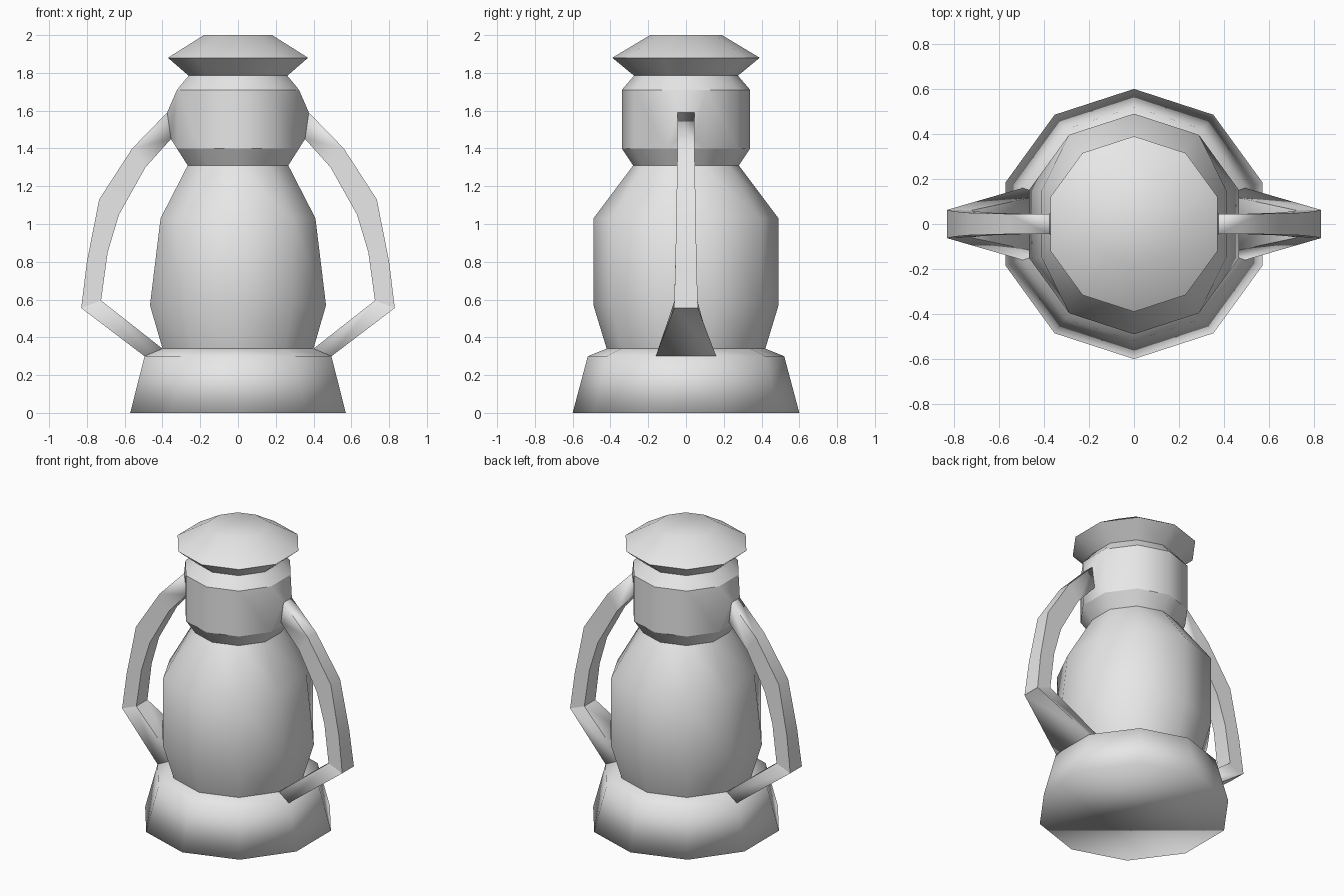
import bpy, bmesh
from math import sin, cos, tau

SIDES = 10

cube = bpy.data.objects.get("Cube")
if cube:
    bpy.data.objects.remove(cube, do_unlink=True)

grey = bpy.data.materials.new("plain grey")
grey.use_nodes = True
grey.diffuse_color = (0.8, 0.8, 0.8, 1)
grey.node_tree.nodes["Principled BSDF"].inputs["Base Color"].default_value = grey.diffuse_color


def finish(bm, name):
    """Turn a bmesh into a smooth-shaded object in the scene."""
    bmesh.ops.recalc_face_normals(bm, faces=bm.faces)
    for f in bm.faces:
        f.smooth = True
    mesh = bpy.data.meshes.new(name)
    bm.to_mesh(mesh)
    bm.free()
    mesh.materials.append(grey)
    obj = bpy.data.objects.new(name, mesh)
    bpy.context.collection.objects.link(obj)
    return obj


def loft(bm, rings):
    """Bridge consecutive closed rings of equal size with quads."""
    for a, b in zip(rings, rings[1:]):
        n = len(a)
        for i in range(n):
            j = (i + 1) % n
            bm.faces.new((a[i], a[j], b[j], b[i]))


def lathe(profile, sharp=()):
    """Ten-sided turned shape from (radius, z), corners on the y axis."""
    bm = bmesh.new()
    rings = [[bm.verts.new((r * sin(tau * i / SIDES), r * cos(tau * i / SIDES), z))
              for i in range(SIDES)] for r, z in profile]
    loft(bm, rings)
    bm.faces.new(rings[0])
    bm.faces.new(rings[-1])
    for k in sharp:
        for i in range(SIDES):
            bm.edges.get((rings[k][i], rings[k][i - 1])).smooth = False
    return bm, rings


# Foot with a sloping shoulder
bm, _ = lathe([(0.60, 0), (0.52, 0.30), (0.42, 0.34)], sharp=[2])
finish(bm, "base")

# Glass body, narrowed at the upper sides
bm, rings = lathe([(0.42, 0.34), (0.49, 0.57), (0.49, 1.03), (0.28, 1.31)], sharp=[0, 3])
for v in rings[2]:
    v.co.x = max(-0.41, min(0.41, v.co.x))
finish(bm, "body")

# Collar, with a raised mount for the handle on each side
bm, _ = lathe([(0.28, 1.31), (0.34, 1.40), (0.34, 1.71), (0.275, 1.785)], sharp=[0, 1, 2, 3])
bm.normal_update()
mounts = [f for f in bm.faces
          if abs(f.normal.x) > 0.99 and abs(f.calc_center_median().z - 1.555) < 0.1]
bmesh.ops.inset_individual(bm, faces=mounts, thickness=0.05)
for f in mounts:
    mid = f.calc_center_median()
    for v in f.verts:
        top = v.co.z > mid.z
        side = 1 if mid.x > 0 else -1
        v.co = (side * (0.375 if top else 0.355),
                0.045 if v.co.y > 0 else -0.045,
                1.59 if top else 1.45)
finish(bm, "collar")

# Cap
bm, _ = lathe([(0.275, 1.785), (0.39, 1.88), (0.19, 2.0)], sharp=[0, 1])
finish(bm, "cap")

# Handles: outer (x, z), inner (x, z), half width outside and inside
sections = [
    ((0.375, 1.59), (0.355, 1.45), 0.045, 0.045),
    ((0.56, 1.40), (0.49, 1.30), 0.045, 0.045),
    ((0.735, 1.13), (0.63, 1.05), 0.05, 0.05),
    ((0.80, 0.80), (0.69, 0.85), 0.056, 0.055),
    ((0.83, 0.555), (0.725, 0.595), 0.063, 0.06),
    ((0.495, 0.30), (0.40, 0.34), 0.16, 0.13),
]
for side, name in ((1, "left_handle"), (-1, "right_handle")):
    bm = bmesh.new()
    rings = []
    for (xo, zo), (xi, zi), wo, wi in sections:
        rings.append([bm.verts.new((side * x, y, z)) for x, y, z in
                      ((xo, -wo, zo), (xo, wo, zo), (xi, wi, zi), (xi, -wi, zi))])
    loft(bm, rings)
    bm.faces.new(rings[0])
    bm.faces.new(rings[-1])
    # Long edges stay crisp, and so does the bend above the foot
    for a, b in zip(rings, rings[1:]):
        for p, q in zip(a, b):
            bm.edges.get((p, q)).smooth = False
    for i in range(4):
        bm.edges.get((rings[-2][i], rings[-2][i - 1])).smooth = False
    finish(bm, name)
